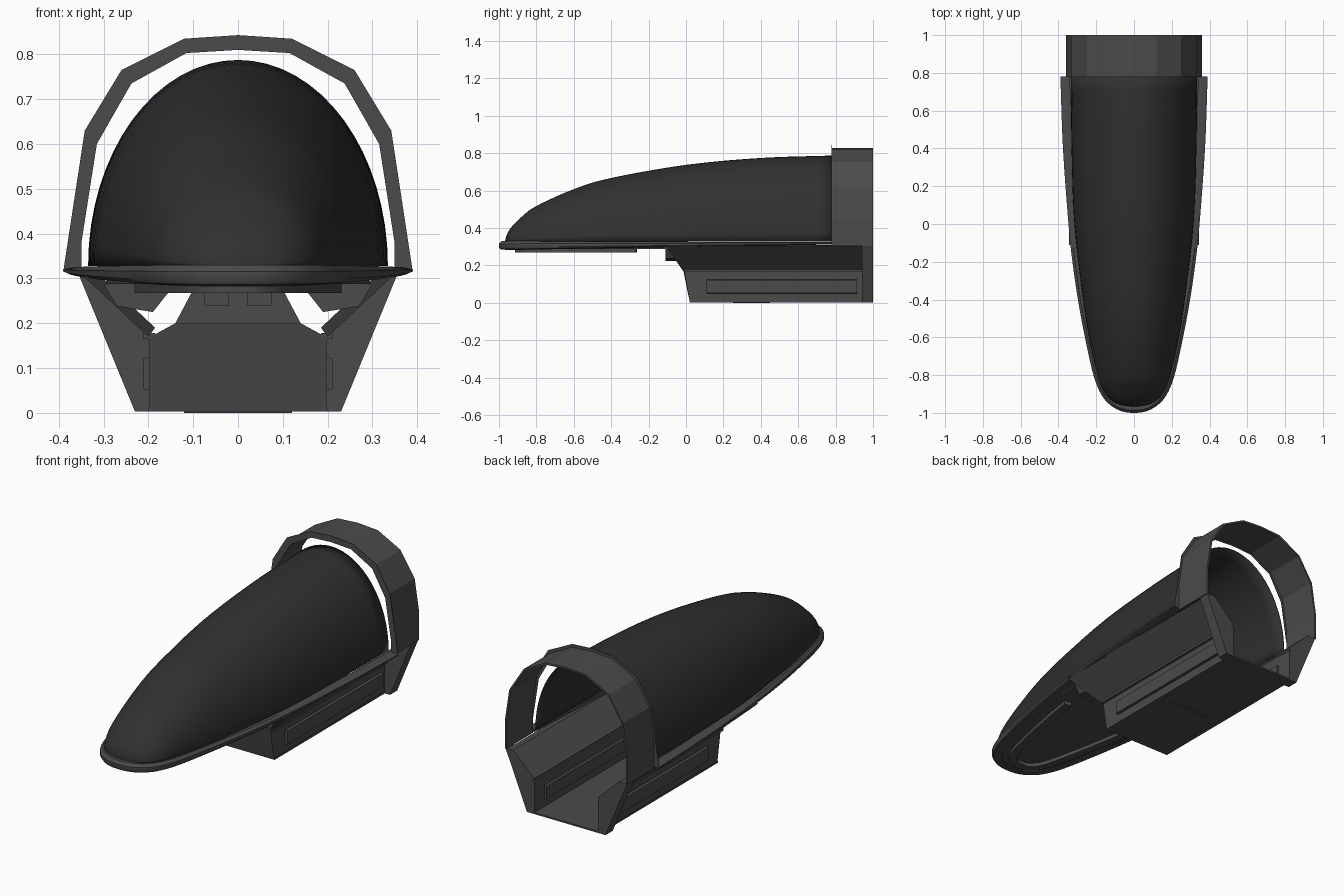
import bpy, bmesh, math
from mathutils import Vector

if "Cube" in bpy.data.objects:
    bpy.data.objects.remove(bpy.data.objects["Cube"])


def material(name, v):
    m = bpy.data.materials.new(name)
    m.diffuse_color = (v, v, v, 1)
    m.use_nodes = True
    m.node_tree.nodes["Principled BSDF"].inputs["Base Color"].default_value = m.diffuse_color
    return m


GLASS = material("dark_glass", 0.03)
FRAME = material("dark_frame", 0.07)


def loft(name, rings, mat=FRAME, closed=True, caps=True, mirror=False, smooth=False, thick=0):
    """Skin a list of equal-length point rings."""
    bm = bmesh.new()
    vs = [[bm.verts.new(p) for p in r] for r in rings]
    n = len(rings[0])
    for a, b in zip(vs, vs[1:]):
        for i in range(n if closed else n - 1):
            j = (i + 1) % n
            bm.faces.new((a[i], a[j], b[j], b[i]))
    if caps:
        bm.faces.new(vs[0][::-1])
        bm.faces.new(vs[-1])
    bmesh.ops.remove_doubles(bm, verts=bm.verts, dist=1e-5)
    bmesh.ops.recalc_face_normals(bm, faces=bm.faces)
    me = bpy.data.meshes.new(name)
    bm.to_mesh(me)
    bm.free()
    me.materials.append(mat)
    ob = bpy.data.objects.new(name, me)
    bpy.context.collection.objects.link(ob)
    if thick:
        s = ob.modifiers.new("thickness", 'SOLIDIFY')
        s.thickness, s.offset = thick, 0
    if mirror:
        ob.modifiers.new("mirror", 'MIRROR')
    if smooth:
        bpy.context.view_layer.objects.active = ob
        ob.select_set(True)
        bpy.ops.object.shade_smooth_by_angle(angle=math.radians(35))
        ob.select_set(False)
    return ob


def prism(name, pts, y0, y1, **kw):
    return loft(name, [[(x, y, z) for x, z in pts] for y in (y0, y1)], **kw)


def curve(pts, n=5):
    """Catmull-Rom curve through the points."""
    p = [Vector(q) for q in pts]
    p = [2 * p[0] - p[1]] + p + [2 * p[-1] - p[-2]]
    out = []
    for a, b, c, d in zip(p, p[1:], p[2:], p[3:]):
        for k in range(n):
            t = k / n
            out.append(0.5 * (2 * b + (c - a) * t + (2 * a - 5 * b + 4 * c - d) * t * t
                              + (3 * b - a - 3 * c + d) * t ** 3))
    return out + [p[-2]]


# Canopy: half-ellipse sections (y, half width, top)
stations = curve([(-.965, 0, .33), (-.955, .07, .365), (-.93, .12, .405), (-.88, .16, .455),
                  (-.8, .19, .515), (-.6, .235, .605), (-.4, .267, .665), (0, .313, .735),
                  (.4, .328, .772), (.78, .332, .785)])
N = 32
loft("canopy", [[(w * math.cos(math.pi * i / N), y,
                  .328 + (top - .328) * math.sin(math.pi * i / N)) for i in range(N + 1)]
                for y, w, top in stations],
     mat=GLASS, closed=False, caps=False, smooth=True, thick=.005)

# Sill outline, seen from above, from rear right round the nose to rear left
half = [(.39, .78), (.376, .4), (.347, 0), (.326, -.2), (.297, -.4), (.26, -.6),
        (.215, -.8), (.175, -.9), (.13, -.955), (.07, -.99)]
outline = curve([(x, y, 0) for x, y in half] + [(0, -1, 0)]
                + [(-x, y, 0) for x, y in half[::-1]])


def inset(path, d):
    out = []
    for i, p in enumerate(path):
        t = path[min(i + 1, len(path) - 1)] - path[max(i - 1, 0)]
        out.append(p + Vector((t.y, -t.x, 0)).normalized() * d)
    return out


def sill_sections(profile):
    """Sweep (inset, height 0..1) profile along the outline; the sill thins to the rear."""
    cols = [inset(outline, d) for d, _ in profile]
    rings = []
    for i in range(len(outline)):
        f = (outline[i].y + 1) / 1.78
        lo, hi = .282 + .03 * f, .33 - .006 * f
        rings.append([(c[i].x, c[i].y, lo + (hi - lo) * h)
                      for c, (_, h) in zip(cols, profile)])
    return rings


loft("canopy_sill", sill_sections([(.006, .1), (0, .3), (0, .7), (.014, 1), (.05, .95), (.05, 0)]),
     smooth=True)

# Nose floor and the U-shaped rail below it
nose = [p for p in inset(outline, .045) if p.y < -.08]
loft("nose_floor", [[(p.x, p.y, z) for p in nose] for z in (.288, .3)])
rail = [p for p in inset(outline, .085) if p.y < -.23]
rail_in = inset(rail, .04)
loft("nose_rail", [[(a.x, a.y, .268), (b.x, b.y, .268), (b.x, b.y, .29), (a.x, a.y, .29)]
                   for a, b in zip(rail, rail_in)])

# Rear hoop: faceted band with a thin flange on its front edge
R = [(.354, .305), (.354, .45), (.328, .62), (.246, .748), (.117, .815), (0, .823)]
hoop = R + [(-x, z) for x, z in R[-2::-1]]
prism("rear_hoop", hoop, .78, 1, closed=False, caps=False, thick=.01)
FO = [(.39, .315), (.342, .63), (.26, .765), (.12, .835), (0, .843)]
FI = [(.358, .325), (.315, .6), (.238, .735), (.115, .803), (0, .81)]
both = [p + [(-x, z) for x, z in p[-2::-1]] for p in (FO, FI)]
loft("hoop_flange", [[(x, .78, z) for x, z in p] for p in both],
     closed=False, caps=False, thick=.003)

# Lower tub: floor, side walls, sloping shoulders, front bulkhead
prism("tub_floor", [(-.2, .003), (.2, .003), (.2, .012), (-.2, .012)], .02, 1)
loft("tub_wall", [[(x, y0, .003), (x, 1, .003), (x, 1, .175), (x, y1, .175)]
                  for x, y0, y1 in ((.197, .02, -.01), (.185, .02, -.01))], mirror=True)
loft("tub_shoulder", [[(.2, a, .17), (.345, b, .305), (.31, b, .308), (.185, a, .19)]
                      for a, b in ((-.015, -.11), (1, 1))], mirror=True)
loft("shoulder_nose", [[(.14, y, .288), (.3, y, .288), (.27, y, .238), (.19, y, .225)]
                       for y in (-.11, -.02)], mirror=True)
loft("shoulder_ledge", [[(.185, y, .165), (.212, y, .165), (.212, y, .178), (.185, y, .178)]
                        for y in (-.01, .94)], mirror=True)
loft("front_bulkhead", [[(-.195, .02 + d, .004), (.195, .02 + d, .004), (.195, -.01 + d, .17),
                         (.14, -.02 + d, .2), (-.14, -.02 + d, .2), (-.195, -.01 + d, .17)]
                        for d in (0, .02)])
prism("instrument_shelf", [(-.14, .2), (.14, .2), (.1, .275), (-.1, .275)], .03, .07)

# Long raised panel on each side, with its inner counterpart
prism("side_panel", [(.19, .05), (.211, .053), (.211, .122), (.19, .125)], .11, .915, mirror=True)
prism("inner_side_panel", [(.187, .05), (.175, .055), (.175, .12), (.187, .125)], .11, .915,
      mirror=True)

# Foot pedals
prism("pedal", [(.02, .24), (.075, .24), (.075, .268), (.02, .268)], -.1, -.03, mirror=True)

# Rear gussets joining hoop to tub floor
prism("rear_gusset", [(.19, .003), (.23, .003), (.354, .305), (.335, .305), (.19, .17)],
      .94, 1, mirror=True)
# Belly hatch
prism("belly_hatch", [(-.12, 0), (.12, 0), (.12, .004), (-.12, .004)], .25, .45)
